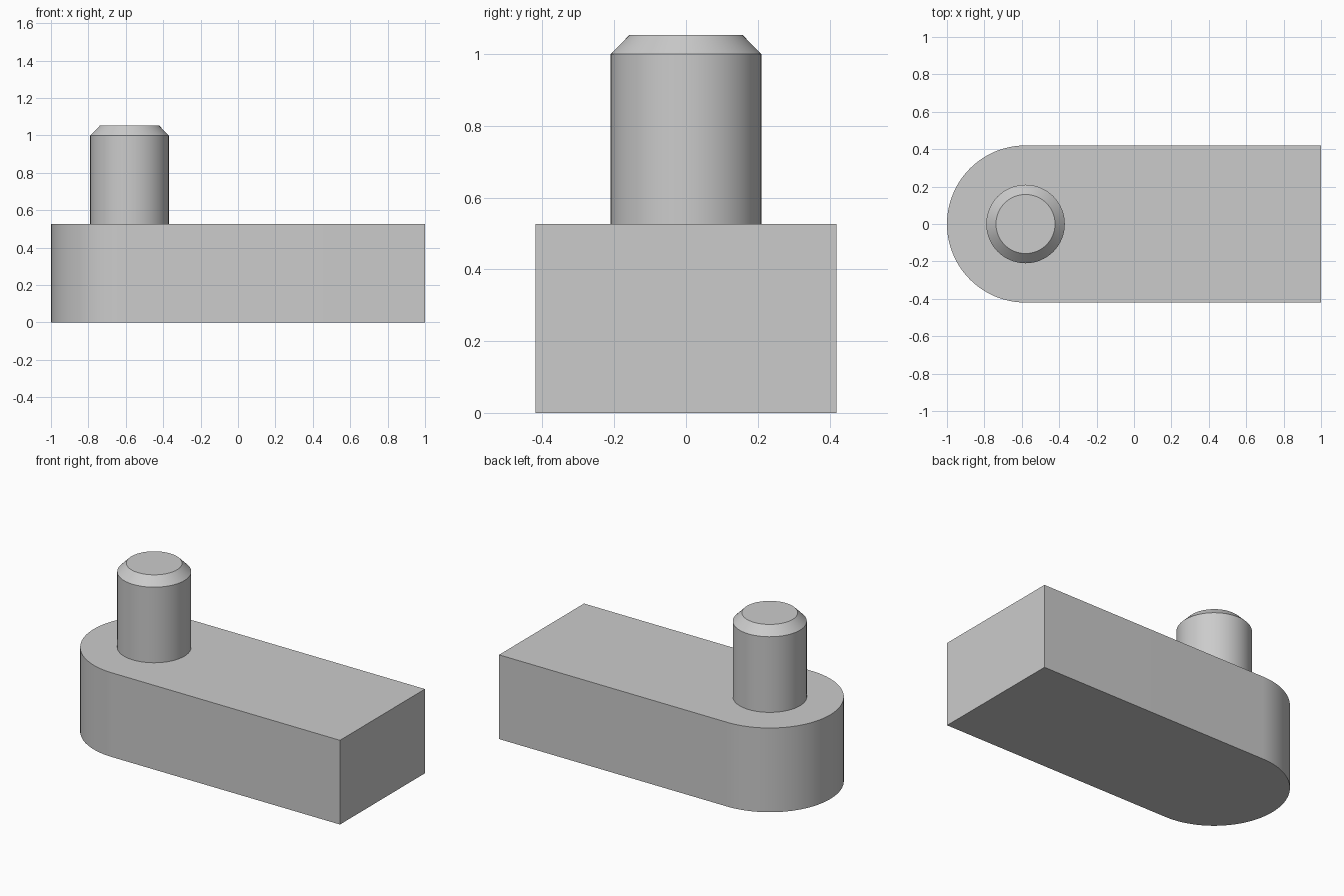
import bpy, bmesh, math

if "Cube" in bpy.data.objects:
    bpy.data.objects.remove(bpy.data.objects["Cube"])

grey = bpy.data.materials.new("plain grey")
grey.diffuse_color = (0.6, 0.6, 0.6, 1)
grey.use_nodes = True
grey.node_tree.nodes["Principled BSDF"].inputs["Base Color"].default_value = grey.diffuse_color

R, CX = 0.42, -0.58      # arm end radius and pin axis
ARM_TOP, SHOULDER, PIN_TOP = 0.527, 1.0, 1.053


def arc(radius, start, end, steps):
    """Points on an arc around the pin axis."""
    return [(CX + radius * math.cos(start + (end - start) * i / steps),
             radius * math.sin(start + (end - start) * i / steps))
            for i in range(steps + 1)]


def loft(name, sections):
    """Closed solid through stacked outlines given as (z, points)."""
    bm = bmesh.new()
    rings = [[bm.verts.new((x, y, z)) for x, y in pts] for z, pts in sections]
    n = len(rings[0])
    for low, high in zip(rings, rings[1:]):
        for i in range(n):
            j = (i + 1) % n
            bm.faces.new((low[i], low[j], high[j], high[i]))
    bm.faces.new(rings[0][::-1])
    bm.faces.new(rings[-1])
    mesh = bpy.data.meshes.new(name)
    bm.to_mesh(mesh)
    bm.free()
    mesh.materials.append(grey)
    obj = bpy.data.objects.new(name, mesh)
    bpy.context.collection.objects.link(obj)
    bpy.context.view_layer.objects.active = obj
    obj.select_set(True)
    bpy.ops.object.shade_smooth_by_angle(angle=math.radians(30))
    obj.select_set(False)
    return obj


# Arm: square at one end, fully rounded at the other
outline = [(1, -R), (1, R)] + arc(R, math.pi / 2, 3 * math.pi / 2, 48)
loft("arm", [(0, outline), (ARM_TOP, outline)])

# Upright pin with a chamfered tip, seated slightly into the arm
shaft = arc(0.21, 0, 2 * math.pi, 64)[:-1]
tip = arc(0.158, 0, 2 * math.pi, 64)[:-1]
loft("pin", [(ARM_TOP - 0.01, shaft), (SHOULDER, shaft), (PIN_TOP, tip)])
